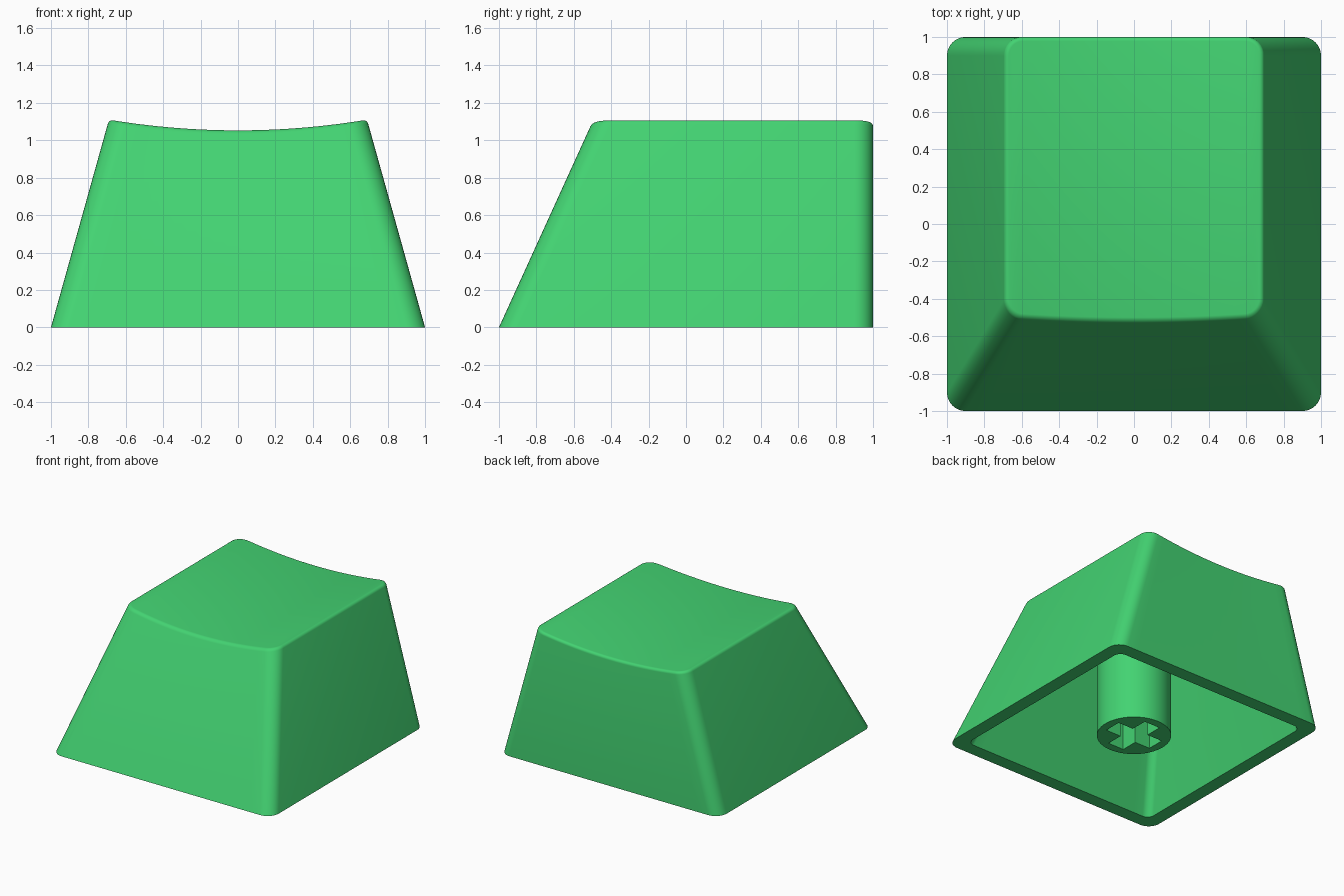
import bpy, bmesh, math

cube = bpy.data.objects.get("Cube")
if cube:
    bpy.data.objects.remove(cube, do_unlink=True)

H = 1.11            # height of the raised side edges
WALL = 0.111        # wall thickness
CEILING = 0.93      # height of the cavity
FILLET = 0.022      # rounding of the top edge

green = bpy.data.materials.new("green plastic")
green.use_nodes = True
colour = (0.056, 0.65, 0.168, 1)
green.diffuse_color = colour
green.node_tree.nodes["Principled BSDF"].inputs["Base Color"].default_value = colour


def section(t, inset, radius, corner=8, flat=20):
    """Rounded rectangle at height fraction t: front edge left to right, then back."""
    hx = 1 - 0.31 * t - inset
    y0, y1 = -1 + 0.505 * t + inset, 1 - inset
    arc = [i / corner * math.pi / 2 for i in range(corner + 1)]
    left = [(-hx + radius * (1 - math.cos(a)), radius * (1 - math.sin(a))) for a in arc]
    xs = hx - radius
    middle = [(-xs + 2 * xs * i / flat, 0) for i in range(1, flat)]
    chain = left + middle + [(-x, d) for x, d in reversed(left)]
    return [(x, y0 + d) for x, d in chain] + [(x, y1 - d) for x, d in reversed(chain)]


def dish(x):
    return 1.053 + (H - 1.053) * (x / 0.69) ** 2


def ring(bm, inset, radius, height):
    """Ring on the tapered walls; height is a function of x."""
    verts = []
    for (ax, ay), (bx, by) in zip(section(0, inset, radius), section(1, inset, radius)):
        z = height(ax)
        for _ in range(12):
            t = min(z / H, 1)
            x, y = ax + (bx - ax) * t, ay + (by - ay) * t
            z = height(x)
        verts.append(bm.verts.new((x, y, z)))
    return verts


def bridge(bm, a, b):
    n = len(a)
    for i in range(n):
        j = (i + 1) % n
        bm.faces.new((a[i], a[j], b[j], b[i]))


def cap(bm, loop):
    """Close a ring with strips running front to back."""
    n = len(loop)
    for i in range(n // 2 - 1):
        bm.faces.new((loop[i], loop[i + 1], loop[n - 2 - i], loop[n - 1 - i]))


def finish(bm, name):
    bmesh.ops.recalc_face_normals(bm, faces=bm.faces)
    mesh = bpy.data.meshes.new(name)
    bm.to_mesh(mesh)
    bm.free()
    mesh.materials.append(green)
    ob = bpy.data.objects.new(name, mesh)
    bpy.context.collection.objects.link(ob)
    bpy.ops.object.select_all(action='DESELECT')
    ob.select_set(True)
    bpy.context.view_layer.objects.active = ob
    bpy.ops.object.shade_smooth_by_angle(angle=math.radians(30))
    return ob


# Hollow cap: cavity, bottom rim, tapered walls, rounded edge and dished top
bm = bmesh.new()
loops = [ring(bm, WALL, 0.06, lambda x: CEILING),
         ring(bm, WALL, 0.06, lambda x: 0),
         ring(bm, 0, 0.1, lambda x: 0)]
for k in range(6):
    a = k / 5 * math.pi / 2
    inset, drop = FILLET * (1 - math.cos(a)), FILLET * (1 - math.sin(a))
    loops.append(ring(bm, inset, 0.1 - inset, lambda x: dish(x) - drop))
for a, b in zip(loops, loops[1:]):
    bridge(bm, a, b)
cap(bm, loops[0])
cap(bm, loops[-1])
finish(bm, "cap_shell")

# Mounting stem: round post with a cross-shaped socket in its lower end
bm = bmesh.new()
R, ARM, W, DEPTH = 0.28, 0.212, 0.072, 0.45
circle = [(R * math.cos(i * math.tau / 64), R * math.sin(i * math.tau / 64)) for i in range(64)]
cross = []
for q in range(4):
    c, s = round(math.cos(q * math.pi / 2)), round(math.sin(q * math.pi / 2))
    for x, y in ((ARM, -W), (ARM, W), (W, W)):
        cross.append((c * x - s * y, s * x + c * y))
rim_edges = []
for outline, top in ((circle, CEILING + 0.01), (cross, DEPTH)):
    low = [bm.verts.new((x, y, 0)) for x, y in outline]
    high = [bm.verts.new((x, y, top)) for x, y in outline]
    bridge(bm, low, high)
    bm.faces.new(high)
    rim_edges += [bm.edges.get((low[i - 1], low[i])) for i in range(len(low))]
bmesh.ops.triangle_fill(bm, edges=rim_edges, use_beauty=True, normal=(0, 0, -1))
finish(bm, "stem")
